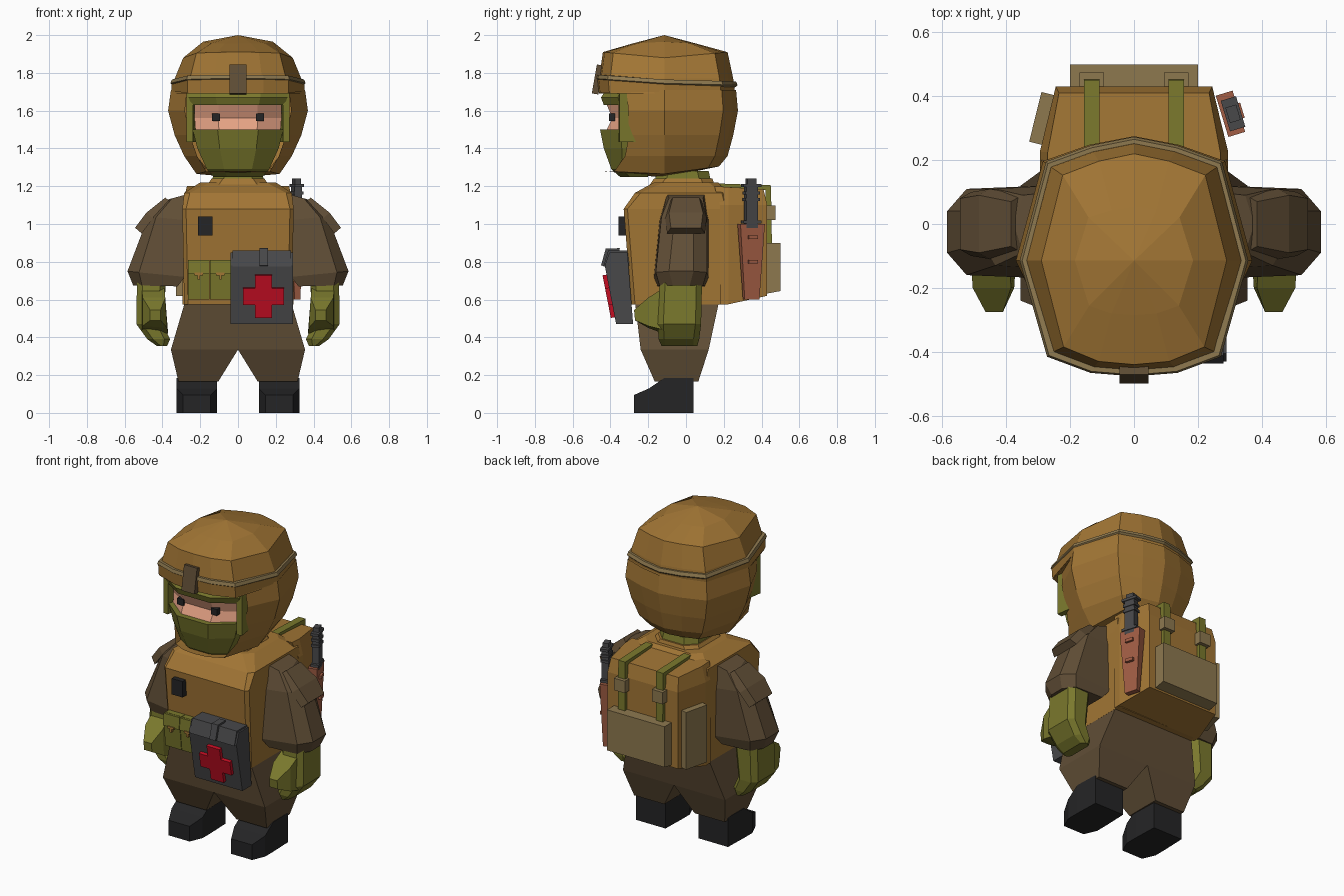
import bpy, bmesh, math
from mathutils import Matrix, Euler

if "Cube" in bpy.data.objects:
    bpy.data.objects.remove(bpy.data.objects["Cube"])

COLORS = {
    "tan": (.36, .18, .035), "brown": (.118, .076, .037), "olive": (.195, .19, .026),
    "skin": (.78, .36, .23), "black": (.018, .018, .019), "grey": (.065, .065, .068),
    "red": (.55, .004, .016), "khaki": (.27, .19, .078), "leather": (.36, .11, .058)}
MATS = {}
for n, c in COLORS.items():
    MATS[n] = bpy.data.materials.new(n)
    MATS[n].diffuse_color = (*c, 1)


def finish(name, bm, color):
    bmesh.ops.recalc_face_normals(bm, faces=bm.faces)
    me = bpy.data.meshes.new(name)
    bm.to_mesh(me)
    bm.free()
    me.materials.append(MATS[color])
    ob = bpy.data.objects.new(name, me)
    bpy.context.collection.objects.link(ob)
    return ob


def loft(name, rings, color, side=1, skip=(), apex=None, base=None, caps=(True, True)):
    """Skin closed rings; skip drops face columns, apex/base close ends with a fan."""
    bm = bmesh.new()
    vs = [[bm.verts.new((x * side, y, z)) for x, y, z in r] for r in rings]
    n = len(rings[0])
    for a, b in zip(vs, vs[1:]):
        for i in range(n):
            if i not in skip:
                j = (i + 1) % n
                bm.faces.new((a[i], a[j], b[j], b[i]))
    for ring, tip, cap in ((vs[0], base, caps[0]), (vs[-1], apex, caps[1])):
        if tip:
            t = bm.verts.new(tip)
            for i in range(n):
                bm.faces.new((ring[i], ring[(i + 1) % n], t))
        elif cap:
            bm.faces.new(ring)
    return finish(name, bm, color)


def box(name, loc, size, color, rot=(0, 0, 0), taper=1.0, side=1):
    """Box with its lower end scaled by taper."""
    bm = bmesh.new()
    bmesh.ops.create_cube(bm, size=1)
    for v in bm.verts:
        k = taper if v.co.z < 0 else 1
        v.co = (v.co.x * size[0] * k, v.co.y * size[1] * k, v.co.z * size[2])
    m = Matrix.Translation(loc) @ Euler([math.radians(a) for a in rot]).to_matrix().to_4x4()
    bmesh.ops.transform(bm, matrix=Matrix.Diagonal((side, 1, 1, 1)) @ m, verts=bm.verts)
    return finish(name, bm, color)


def extrude_x(name, profile, x0, x1, color):
    return loft(name, [[(x, y, z) for y, z in profile] for x in (x0, x1)], color)


def rect(x0, x1, y0, y1, z, c=0.0):
    """Horizontal rectangle with corners chamfered by c."""
    if not c:
        return [(x0, y0, z), (x1, y0, z), (x1, y1, z), (x0, y1, z)]
    return [(x0 + c, y0, z), (x1 - c, y0, z), (x1, y0 + c, z), (x1, y1 - c, z),
            (x1 - c, y1, z), (x0 + c, y1, z), (x0, y1 - c, z), (x0, y0 + c, z)]


# Head outline: twelve points, front first
HALF = [(0, -1), (.38, -.97), (.76, -.83), (1, 0), (.77, .8), (.38, .93), (0, 1)]
OUT = HALF + [(-u, v) for u, v in HALF[-2:0:-1]]
CY = -.115


def head(z, w, f, b, dz=(0, 0)):
    return [(u * w, CY + v * (f if v < 0 else b), z + (dz[0] if v < 0 else dz[1]) * abs(v))
            for u, v in OUT]


# Helmet cover, hood and band
loft("helmet", [head(1.69, .35, .345, .375), head(1.77, .335, .345, .365),
                head(1.88, .29, .325, .335, (.03, .03)), head(1.965, .185, .17, .17, (-.01, -.01))],
     "tan", apex=(0, CY, 2.0))
loft("helmet_brim", [head(1.70, .352, .35, .37, (-.005, 0)), head(1.745, .352, .358, .375, (.025, -.01))],
     "tan")
loft("hood", [head(1.265, .22, .32, .29, (.015, .04)), head(1.36, .285, .25, .335),
              head(1.47, .335, .225, .365), head(1.6, .37, .23, .39), head(1.71, .355, .24, .38)],
     "tan", skip=(0, 1, 10, 11), base=(0, CY, 1.245), caps=(True, False))
loft("helmet_band", [head(1.735, .347, .35, .378, (.025, -.01)),
                     head(1.745, .358, .362, .388, (.025, -.01)),
                     head(1.765, .350, .357, .38, (.025, -.01)),
                     head(1.765, .33, .33, .35, (.025, -.01))], "khaki", caps=(False, False))
box("helmet_mount", (0, -.468, 1.765), (.09, .035, .155), "brown", (-10, 0, 0))


# Face and mask, drawn as front-bulging slices
def slice_(z, w, yf, yc):
    return [(-w, -.2, z), (-w, yc, z), (-.45 * w, yf, z), (.45 * w, yf, z), (w, yc, z), (w, -.2, z)]


loft("mask", [slice_(1.25, .13, -.35, -.30), slice_(1.29, .165, -.395, -.335),
              slice_(1.4, .215, -.435, -.34), slice_(1.5, .24, -.455, -.345)], "olive")
loft("face", [slice_(1.49, .225, -.425, -.325), slice_(1.56, .23, -.39, -.31),
              slice_(1.645, .23, -.425, -.33)], "skin")
loft("mask_brow", [slice_(1.63, .245, -.435, -.35), slice_(1.67, .262, -.45, -.36),
                   slice_(1.70, .262, -.43, -.35)], "olive")
for s in (-1, 1):
    box("eye", (s * .117, -.392, 1.565), (.042, .03, .04), "black")
    box("mask_cheek", (.247, -.29, 1.565), (.035, .13, .26), "olive", (0, 0, 8), side=s)
loft("neck", [rect(-.14, .14, -.18, .14, 1.19, .06), rect(-.13, .13, -.15, .12, 1.28, .06)], "olive")

# Vest
loft("vest", [rect(-.285, .285, -.29, .21, .575, .02), rect(-.295, .295, -.33, .23, 1.08, .02),
              rect(-.285, .285, -.27, .22, 1.165, .03), rect(-.2, .2, -.17, .17, 1.22, .05)], "tan")
loft("collar", [rect(-.16, .16, -.19, .15, 1.21, .06), rect(-.14, .14, -.17, .14, 1.24, .06)], "tan")
box("radio", (-.173, -.338, .99), (.075, .04, .1), "black")

# Backpack with straps and pouches
loft("backpack", [[(-.295, .18, z0), (.295, .18, z0), (.295, .225, z0), (.245, .43, z1), (-.245, .43, z1),
                   (-.295, .225, z0)] for z0, z1 in ((.575, .62), (1.10, 1.10))]
     + [[(-.27, .15, 1.2), (.27, .15, 1.2), (.27, .225, 1.195), (.235, .41, 1.185), (-.235, .41, 1.185),
         (-.27, .225, 1.195)]], "tan")
for s in (-1, 1):
    x = s * .132
    extrude_x("pack_strap", [(.15, 1.19), (.15, 1.215), (.45, 1.205), (.455, .88), (.42, .88), (.42, 1.18)],
              x - .024, x + .024, "olive")
    box("strap_buckle", (x, .452, 1.06), (.076, .045, .075), "khaki")
extrude_x("back_pouch", [(.42, .63), (.5, .645), (.5, .9), (.42, .9)], -.2, .2, "khaki")
box("side_pouch", (-.287, .33, .80), (.045, .16, .36), "khaki", (0, 0, -14))

# Knife in its sheath
K = (0, 0, 17)
box("sheath", (.302, .345, .80), (.055, .135, .40), "leather", K, .6)
box("knife_handle", (.31, .345, 1.09), (.04, .065, .22), "grey", K)
box("knife_pommel", (.31, .345, 1.225), (.035, .05, .03), "grey", K)
for z in (1.01, 1.13, 1.165, 1.205):
    box("handle_ring", (.31, .345, z), (.05, .10 if z > 1.18 or z < 1.1 else .08, .016), "grey", K)
for z in (.80, .93):
    box("sheath_rivet", (.325, .352, z), (.03, .05, .02), "leather", K)

# Belt pouches
for x in (-.208, -.093):
    extrude_x("belt_pouch", [(-.27, .6), (-.345, .6), (-.36, .74), (-.345, .81), (-.3, .81)],
              x - .056, x + .056, "olive")
    box("pouch_flap", (x, -.357, .772), (.112, .018, .075), "olive", (-5, 0, 0))
    box("pouch_clasp", (x, -.367, .735), (.045, .014, .014), "tan")
    box("pouch_pull", (x, -.367, .722), (.012, .014, .03), "tan")

# Medical pouch with a cross
extrude_x("medical_pouch", [(-.28, .47), (-.37, .47), (-.43, .78), (-.405, .85), (-.31, .85)], -.04, .29, "grey")
extrude_x("medical_flap", [(-.3, .78), (-.437, .775), (-.412, .86), (-.31, .86)], -.03, .28, "grey")
extrude_x("medical_latch", [(-.38, .77), (-.45, .78), (-.425, .87), (-.35, .872)], .115, .158, "grey")
for w, h, d in ((.215, .09, .03), (.09, .23, .0302)):
    box("medical_cross", (.135, -.405, .618), (w, d, h), "red", (11, 0, 0))


# Arms, legs and boots
def arm_ring(xi, zi, xo, zo, y0, y1):
    xm, zm = xi + .8 * (xo - xi), zi + .8 * (zo - zi)
    return [(xi, y0, zi), (xm, y0 + .01, zm), (xo, y0 + .08, zo), (xo, y1 - .08, zo),
            (xm, y1 - .01, zm), (xi, y1, zi)]


for s in (-1, 1):
    loft("sleeve", [arm_ring(.26, 1.16, .37, 1.13, -.1, .1), arm_ring(.27, 1.02, .475, 1.04, -.14, .12),
                    arm_ring(.28, .72, .585, .75, -.17, .12), arm_ring(.32, .67, .555, .675, -.15, .1)],
         "brown", side=s)
    loft("shoulder_patch", [[(x, -w, z), (x + .035, -w + .02, z + .03), (x + .035, w - .02, z + .03), (x, w, z)]
                            for x, z, w in ((.35, 1.11, .09), (.45, 1.03, .11), (.51, .95, .10))],
         "brown", side=s)
    loft("glove", [rect(.38, .535, -.14, .085, .70, .03), rect(.40, .538, -.15, .08, .47, .03),
                   rect(.36, .48, -.145, .07, .39, .03), rect(.375, .43, -.13, .06, .355, .02)], "olive", side=s)
    loft("thumb", [[(.39, -.12, .66), (.51, -.12, .66), (.51, -.12, .44), (.37, -.12, .42)],
                   [(.385, -.2, .61), (.505, -.2, .61), (.505, -.2, .46), (.375, -.2, .45)],
                   [(.41, -.275, .545), (.465, -.275, .545), (.465, -.27, .49), (.41, -.27, .49)]],
         "olive", side=s)
    loft("trouser_leg", [rect(0, .28, -.27, .175, .59), rect(0, .355, -.24, .12, .335),
                         rect(.105, .315, -.165, .065, .165)], "brown", side=s)
    loft("boot", [[(a, y, 0), (b, y, 0), (b, y, z), (a, y, z)] for a, b, y, z in
                  ((.115, .32, .04, .185), (.11, .325, -.115, .185), (.11, .325, -.195, .13),
                   (.145, .29, -.275, .095))], "black", side=s)

for m in bpy.data.materials:
    if m.users and not m.is_grease_pencil:
        m.use_nodes = True
        m.node_tree.nodes["Principled BSDF"].inputs["Base Color"].default_value = m.diffuse_color
